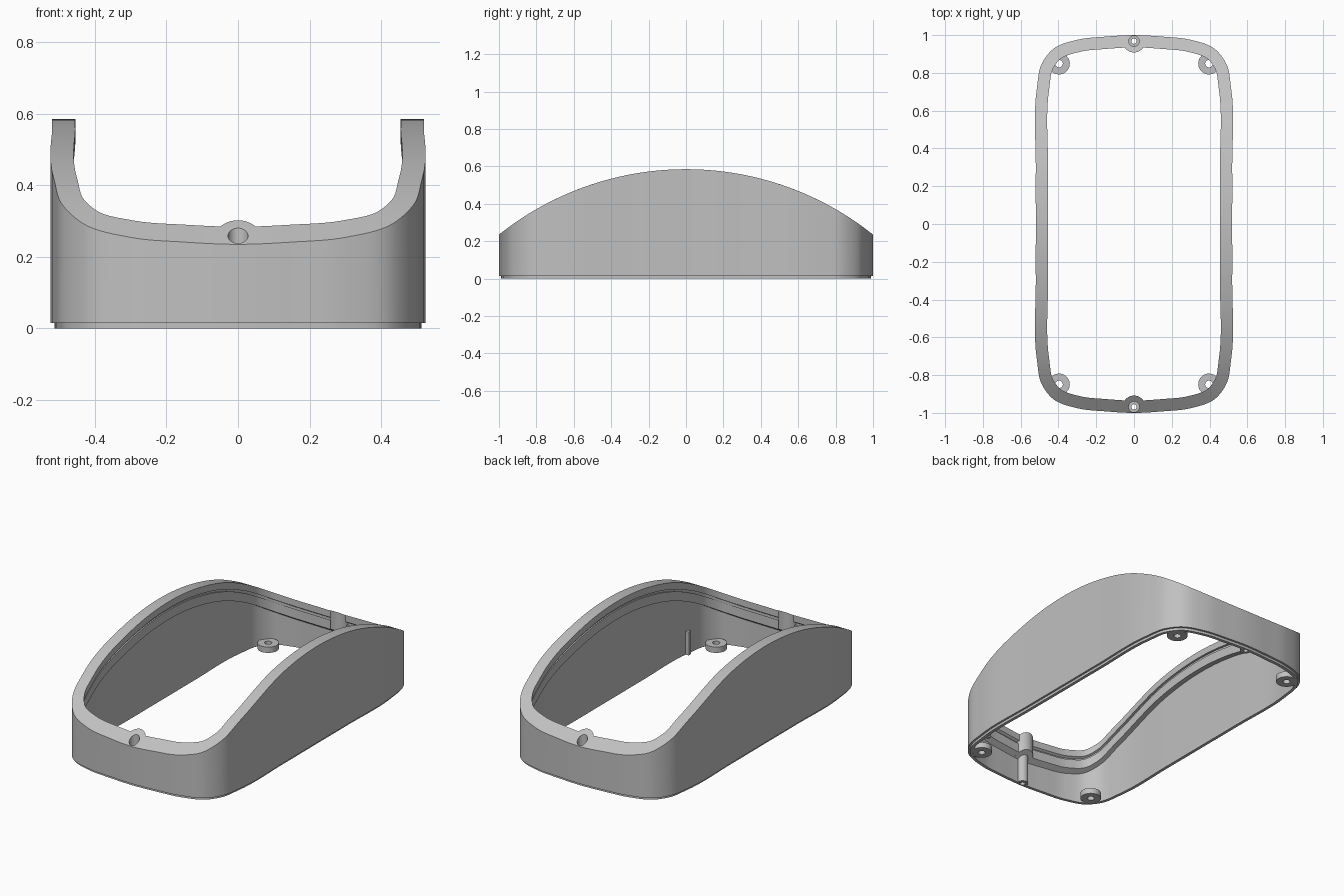
import bpy, bmesh, math
from mathutils import Vector

cube = bpy.data.objects.get("Cube")
if cube:
    bpy.data.objects.remove(cube, do_unlink=True)

grey = bpy.data.materials.new("plain grey")
grey.use_nodes = True
grey.diffuse_color = (0.53, 0.53, 0.53, 1)
grey.node_tree.nodes["Principled BSDF"].inputs["Base Color"].default_value = grey.diffuse_color

RADIUS, PEAK = 1.604, 0.585


def arch(y):
    """Height of the curved top at depth y."""
    return PEAK - RADIUS + math.sqrt(RADIUS ** 2 - y * y)


def activate(obj):
    bpy.ops.object.select_all(action='DESELECT')
    obj.select_set(True)
    bpy.context.view_layer.objects.active = obj


def loft(name, rings, wrap=False):
    """Bridge equal-sized closed rings; cap the ends or wrap them round."""
    bm = bmesh.new()
    loops = [[bm.verts.new(p) for p in ring] for ring in rings]
    n = len(loops[0])
    pairs = list(zip(loops, loops[1:]))
    if wrap:
        pairs.append((loops[-1], loops[0]))
    else:
        bm.faces.new(loops[0])
        bm.faces.new(loops[-1])
    for a, b in pairs:
        for i in range(n):
            j = (i + 1) % n
            bm.faces.new((a[i], a[j], b[j], b[i]))
    bmesh.ops.recalc_face_normals(bm, faces=bm.faces)
    mesh = bpy.data.meshes.new(name)
    bm.to_mesh(mesh)
    bm.free()
    mesh.materials.append(grey)
    obj = bpy.data.objects.new(name, mesh)
    bpy.context.collection.objects.link(obj)
    return obj


def circle(cx, cy, r, height, limit=2.0, n=40):
    """Round ring whose height is a number or a function of y, kept within |y| < limit."""
    ring = []
    for i in range(n):
        a = 2 * math.pi * i / n
        y = max(-limit, min(limit, cy + r * math.sin(a)))
        ring.append((cx + r * math.cos(a), y, height(y) if callable(height) else height))
    return ring


def smooth(obj):
    activate(obj)
    bpy.ops.object.shade_smooth_by_angle(angle=math.radians(30))


# Rounded, slightly bulging outline, mirrored from one quarter
quarter = [(0.52, 0), (0.52, 0.3), (0.514, 0.72), (0.49, 0.845),
           (0.43, 0.925), (0.3, 0.975), (0.15, 0.992), (0, 1)]
half = quarter + [(-x, y) for x, y in quarter[-2::-1]]
control = [Vector(p) for p in half + [(x, -y) for x, y in half[-2:0:-1]]]
outline = []
STEPS = 8
for i in range(len(control)):
    p0, p1, p2, p3 = (control[(i + k) % len(control)] for k in (-1, 0, 1, 2))
    # Chord-length tangents keep uneven spans smooth
    d0, d1, d2 = (p1 - p0).length, (p2 - p1).length, (p3 - p2).length
    m1 = ((p1 - p0) / d0 * d1 + (p2 - p1) / d1 * d0) / (d0 + d1) * d1
    m2 = ((p2 - p1) / d1 * d2 + (p3 - p2) / d2 * d1) / (d1 + d2) * d1
    for s in range(STEPS):
        t = s / STEPS
        outline.append(p1 * (2 * t**3 - 3 * t**2 + 1) + m1 * (t**3 - 2 * t**2 + t)
                       + p2 * (3 * t**2 - 2 * t**3) + m2 * (t**3 - t**2))


def inset_ring(inset, drop=None, z=None):
    """Outline moved inwards, at a fixed height or a drop below the arch."""
    ring = []
    for i, p in enumerate(outline):
        t = (outline[(i + 1) % len(outline)] - outline[i - 1]).normalized()
        q = p + Vector((-t.y, t.x)) * inset
        ring.append((q.x, q.y, z if drop is None else arch(q.y) - drop))
    return ring


# Shell: thick grooved rim, thin wall and recessed bottom lip
shell = loft("shell", [
    inset_ring(0, z=0.015), inset_ring(0, drop=0),
    inset_ring(0.065, drop=0), inset_ring(0.065, drop=0.04),
    inset_ring(0.052, drop=0.04), inset_ring(0.052, drop=0.055),
    inset_ring(0.06, drop=0.055), inset_ring(0.06, drop=0.11),
    inset_ring(0.03, drop=0.11), inset_ring(0.03, z=0),
    inset_ring(0.012, z=0), inset_ring(0.012, z=0.015)], wrap=True)

# Screw bosses at both ends, with stepped holes cut through boss and shell
for side, end in ((-1, "front"), (1, "back")):
    cy = side * 0.968
    boss = loft(end + "_screw_boss", [
        circle(0, cy, 0.032, 0.002, 0.985),
        circle(0, cy, 0.032, lambda y: arch(y) - 0.112, 0.985),
        circle(0, cy, 0.06, lambda y: arch(y) - 0.112, 0.985),
        circle(0, cy, 0.06, lambda y: arch(y) - 0.001, 0.985)])
    cutter = loft("hole_cutter", [
        circle(0, cy, 0.014, -0.1), circle(0, cy, 0.014, 0.17),
        circle(0, cy, 0.028, 0.17), circle(0, cy, 0.028, 0.5)])
    cutter.hide_render = True
    for obj in (shell, boss):
        activate(obj)
        cut = obj.modifiers.new("hole", 'BOOLEAN')
        cut.operation, cut.solver, cut.object = 'DIFFERENCE', 'EXACT', cutter
        bpy.ops.object.modifier_apply(modifier=cut.name)
    bpy.data.objects.remove(cutter, do_unlink=True)
    smooth(boss)

    # Corner lugs with screw holes at the base
    for sx, hand in ((-1, "right"), (1, "left")):
        lug = loft(f"{end}_{hand}_lug", [
            circle(sx * 0.397, side * 0.849, r, z)
            for r, z in ((0.02, 0.001), (0.057, 0.001), (0.057, 0.035), (0.02, 0.035))], wrap=True)
        smooth(lug)
smooth(shell)

# Small locating rib inside one long wall
rib = loft("locating_rib", [
    [(x, y, z) for x, y in ((0.465, -0.71), (0.492, -0.71), (0.492, -0.69), (0.465, -0.69))]
    for z in (0.002, 0.14)])
